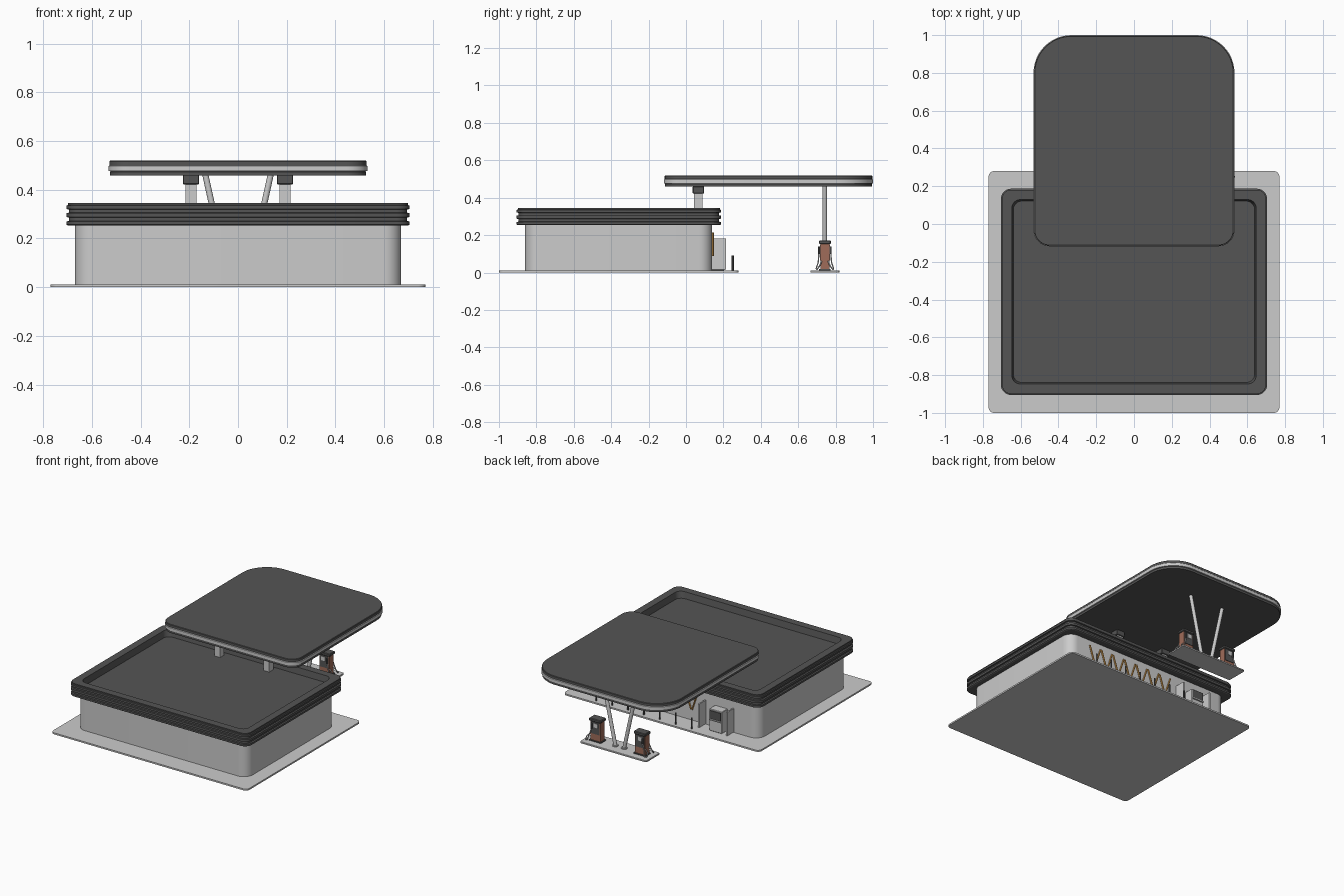
import bpy, bmesh, math
from mathutils import Vector

if "Cube" in bpy.data.objects:
    bpy.data.objects.remove(bpy.data.objects["Cube"])


def finish(ob, mat=None):
    bpy.context.view_layer.objects.active = ob
    for o in bpy.context.selected_objects:
        o.select_set(False)
    ob.select_set(True)
    bpy.ops.object.shade_smooth_by_angle(angle=math.radians(30))
    if mat:
        ob.data.materials.append(mat)
    return ob


def mesh_object(name, bm, mat=None):
    bmesh.ops.recalc_face_normals(bm, faces=bm.faces)
    me = bpy.data.meshes.new(name)
    bm.to_mesh(me)
    bm.free()
    ob = bpy.data.objects.new(name, me)
    bpy.context.collection.objects.link(ob)
    return finish(ob, mat)


def rounded_stack(name, hx, y0, y1, r_near, r_far, profile, seg=8, rmin=0.0, mat=None):
    """Loft a rounded rectangle through (inset, z) profile steps, capped at both ends."""
    bm = bmesh.new()
    loops = []
    for inset, z in profile:
        loop = []
        for sx, y, sy, r, a0 in ((1, y0, -1, r_near, -90), (1, y1, 1, r_far, 0),
                                 (-1, y1, 1, r_far, 90), (-1, y0, -1, r_near, 180)):
            r = max(r - inset, rmin, 0.002)
            cx, cy = sx * (hx - inset - r), y - sy * (inset + r)
            for i in range(seg + 1):
                a = math.radians(a0 + 90 * i / seg)
                loop.append(bm.verts.new((cx + r * math.cos(a), cy + r * math.sin(a), z)))
        loops.append(loop)
    n = len(loops[0])
    for a, b in zip(loops, loops[1:]):
        for i in range(n):
            bm.faces.new((a[i], a[(i + 1) % n], b[(i + 1) % n], b[i]))
    bm.faces.new(loops[0][::-1])
    bm.faces.new(loops[-1])
    return mesh_object(name, bm, mat)


def box(name, x, y, z, mat=None, bevel=0.0):
    """Box from (min, max) ranges."""
    bm = bmesh.new()
    bmesh.ops.create_cube(bm, size=1)
    for v in bm.verts:
        v.co = [lo + (c + 0.5) * (hi - lo) for c, (lo, hi) in zip(v.co, (x, y, z))]
    if bevel:
        bmesh.ops.bevel(bm, geom=bm.edges[:], offset=bevel, segments=1, affect='EDGES')
    return mesh_object(name, bm, mat)


def rod(name, a, b, r, sides=16, mat=None):
    """Cylinder between two points."""
    a, b = Vector(a), Vector(b)
    bm = bmesh.new()
    bmesh.ops.create_cone(bm, cap_ends=True, segments=sides, radius1=r, radius2=r, depth=(b - a).length)
    rot = (b - a).to_track_quat('Z', 'Y')
    for v in bm.verts:
        v.co = rot @ v.co + (a + b) / 2
    return mesh_object(name, bm, mat)


def tube(name, pts, r):
    """Smooth hose through points."""
    cu = bpy.data.curves.new(name, 'CURVE')
    cu.dimensions = '3D'
    cu.bevel_depth, cu.bevel_resolution, cu.resolution_u = r, 2, 6
    cu.use_fill_caps = True
    sp = cu.splines.new('BEZIER')
    sp.bezier_points.add(len(pts) - 1)
    for p, co in zip(sp.bezier_points, pts):
        p.co = co
        p.handle_left_type = p.handle_right_type = 'AUTO'
    ob = bpy.data.objects.new(name, cu)
    bpy.context.collection.objects.link(ob)


def color(name, r, g, b):
    m = bpy.data.materials.new(name)
    m.diffuse_color = (r, g, b, 1)
    m.use_nodes = True
    m.node_tree.nodes["Principled BSDF"].inputs["Base Color"].default_value = m.diffuse_color
    return m


brown = color("red_brown", 0.35, 0.15, 0.10)
orange = color("orange", 0.65, 0.33, 0.08)
dark = color("dark_grey", 0.09, 0.09, 0.09)

# Ground slab and shop walls
rounded_stack("ground_slab", 0.77, -1.0, 0.28, 0.03, 0.03, [(0, 0), (0, 0.011)])
rounded_stack("shop_walls", 0.67, -0.86, 0.14, 0.07, 0.07, [(0, 0.011), (0, 0.26)])

# Banded roof with a sunken top
rounded_stack("shop_roof", 0.705, -0.905, 0.187, 0.055, 0.055, [
    (0.006, 0.253), (0, 0.257), (0, 0.270), (0.010, 0.272), (0.010, 0.286),
    (0, 0.288), (0, 0.304), (0.010, 0.306), (0.010, 0.319),
    (0, 0.321), (0, 0.335), (0.006, 0.337), (0.006, 0.345),
    (0.058, 0.345), (0.066, 0.300)], rmin=0.045, mat=dark)

# Canopy: dark, light and dark layers
for name, inset, z0, z1, mat in (("canopy_underside", 0.006, 0.459, 0.477, dark),
                                 ("canopy_band", 0.0, 0.477, 0.500, None),
                                 ("canopy_top", 0.004, 0.500, 0.520, dark)):
    rounded_stack(name, 0.532 - inset, -0.118 + inset, 1.0 - inset, 0.085 - inset, 0.20 - inset,
                  [(0, z0), (0, z1 - 0.003), (0.003, z1)], seg=12, mat=mat)

# Canopy supports on the roof, slanted columns and pumps on both sides
for s, side in ((-1, "left"), (1, "right")):
    x = s * 0.193
    box(side + "_roof_post", (x - 0.022, x + 0.022), (0.043, 0.089), (0.295, 0.43))
    box(side + "_post_cap", (x - 0.033, x + 0.033), (0.036, 0.096), (0.422, 0.461), dark, 0.003)
    rod(side + "_slanted_column", (s * 0.034, 0.742, 0.010), (s * 0.135, 0.742, 0.465), 0.0125)
    rod(side + "_column_foot", (s * 0.035, 0.742, 0.010), (s * 0.035, 0.742, 0.018), 0.02)

    px = s * 0.175
    box(side + "_pump_base", (px - 0.046, px + 0.046), (0.712, 0.772), (0.010, 0.018), dark)
    box(side + "_pump_body", (px - 0.040, px + 0.040), (0.719, 0.766), (0.018, 0.155), brown)
    box(side + "_pump_cap", (px - 0.046, px + 0.046), (0.711, 0.774), (0.152, 0.172), dark, 0.004)
    # Panels, screens, nozzles and hoses on both pump faces
    for f, face in ((-1, "near"), (1, "far")):
        def yr(a, b):
            return tuple(sorted((0.7425 + f * a, 0.7425 + f * b)))
        pre = side + "_" + face
        box(pre + "_pump_panel", (px - 0.034, px + 0.034), yr(0.022, 0.027), (0.065, 0.150), dark)
        box(pre + "_pump_screen", (px - 0.022, px + 0.010), yr(0.026, 0.029), (0.112, 0.140))
        hx, hy = px + s * 0.026, 0.7425 + f * 0.032
        box(pre + "_nozzle", (hx - 0.005, hx + 0.005), yr(0.026, 0.036), (0.098, 0.140), dark, 0.002)
        tube(pre + "_hose", [(hx, hy, 0.10), (hx + s * 0.015, hy + f * 0.004, 0.055),
                             (hx + s * 0.030, hy + f * 0.012, 0.018),
                             (hx + s * 0.040, hy, 0.030),
                             (px + s * 0.040, 0.7425 + f * 0.018, 0.060)], 0.0035)

# Pump island
rounded_stack("pump_island", 0.262, 0.665, 0.820, 0.012, 0.012, [(0, 0), (0, 0.009), (0.002, 0.011)], seg=3)

# Partition walls with a cabinet between them
for i, x in enumerate((-0.470, -0.250)):
    box("partition_%d" % (i + 1), (x - 0.005, x + 0.005), (0.138, 0.215), (0.015, 0.182))
box("cabinet", (-0.425, -0.325), (0.138, 0.205), (0.011, 0.165), None, 0.003)
box("cabinet_door", (-0.417, -0.333), (0.203, 0.210), (0.100, 0.157), dark)
box("cabinet_shelf", (-0.420, -0.330), (0.203, 0.215), (0.090, 0.097))

# Slanted decorative bars along the forecourt wall
for i in range(14):
    x, d = -0.17 + i * 0.05, 0.020 if i % 2 else -0.020
    rod("wall_trim_%d" % (i + 1), (x - d, 0.145, 0.090), (x + d, 0.145, 0.212), 0.006, 6, orange)

# Row of guard posts
for i in range(7):
    x = -0.22 + i * 0.125
    rod("guard_post_%d" % (i + 1), (x, 0.250, 0.010), (x, 0.250, 0.090), 0.0055, 12, dark)
